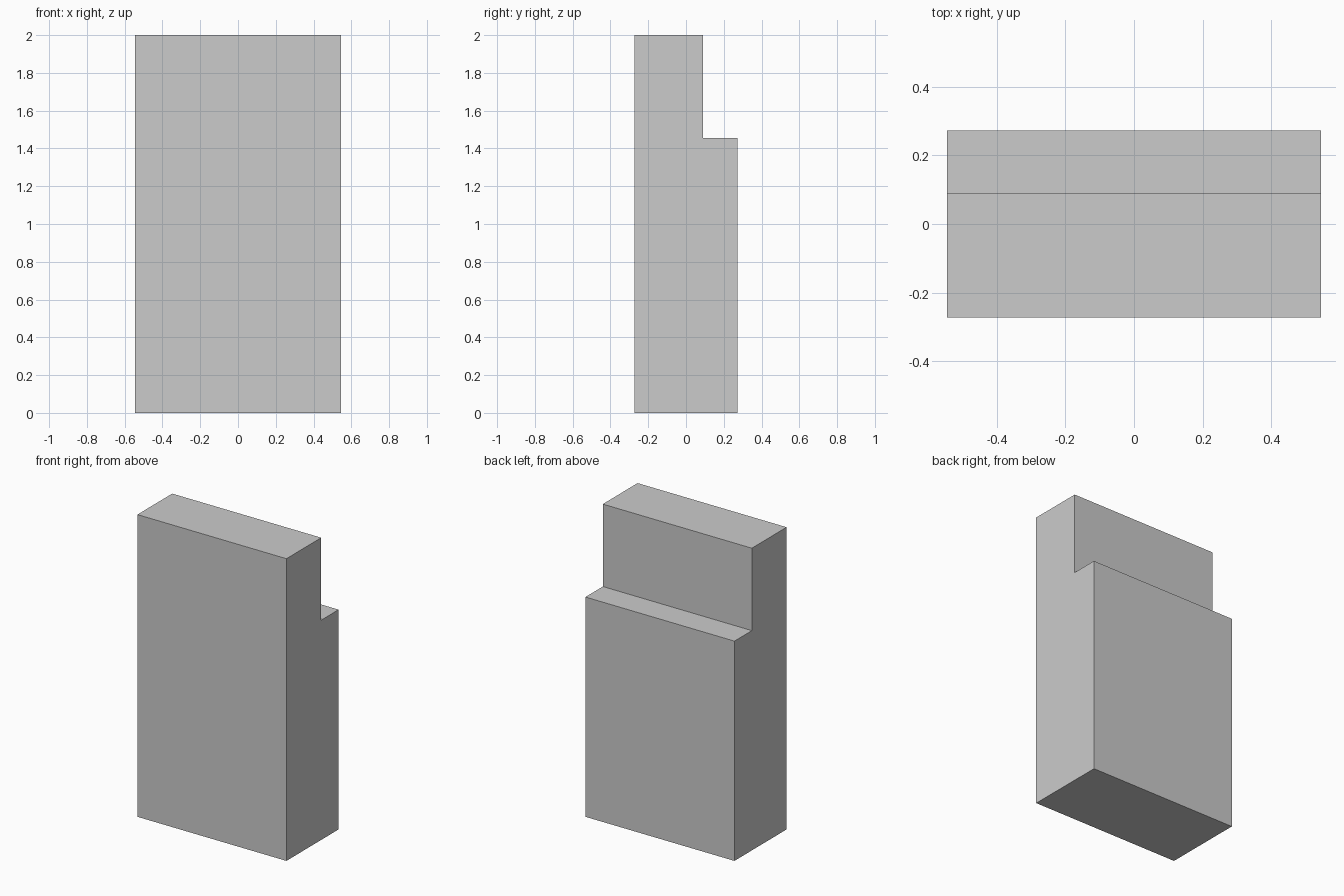
import bpy
import bmesh

if "Cube" in bpy.data.objects:
    bpy.data.objects.remove(bpy.data.objects["Cube"])

HALF_WIDTH = 0.5455
HALF_DEPTH = 0.2727
STEP_Y = 0.0909
STEP_Z = 1.4545
HEIGHT = 2.0

# Stepped side profile (y, z)
profile = [
    (-HALF_DEPTH, 0), (HALF_DEPTH, 0), (HALF_DEPTH, STEP_Z),
    (STEP_Y, STEP_Z), (STEP_Y, HEIGHT), (-HALF_DEPTH, HEIGHT),
]

# Extrude the profile across the full width
bm = bmesh.new()
face = bm.faces.new([bm.verts.new((-HALF_WIDTH, y, z)) for y, z in profile])
extruded = bmesh.ops.extrude_face_region(bm, geom=[face], use_keep_orig=True)
moved = [g for g in extruded["geom"] if isinstance(g, bmesh.types.BMVert)]
bmesh.ops.translate(bm, verts=moved, vec=(2 * HALF_WIDTH, 0, 0))
bmesh.ops.recalc_face_normals(bm, faces=bm.faces)

# Stepped block object
mesh = bpy.data.meshes.new("stepped_block")
bm.to_mesh(mesh)
bm.free()
bpy.context.collection.objects.link(bpy.data.objects.new("stepped_block", mesh))
